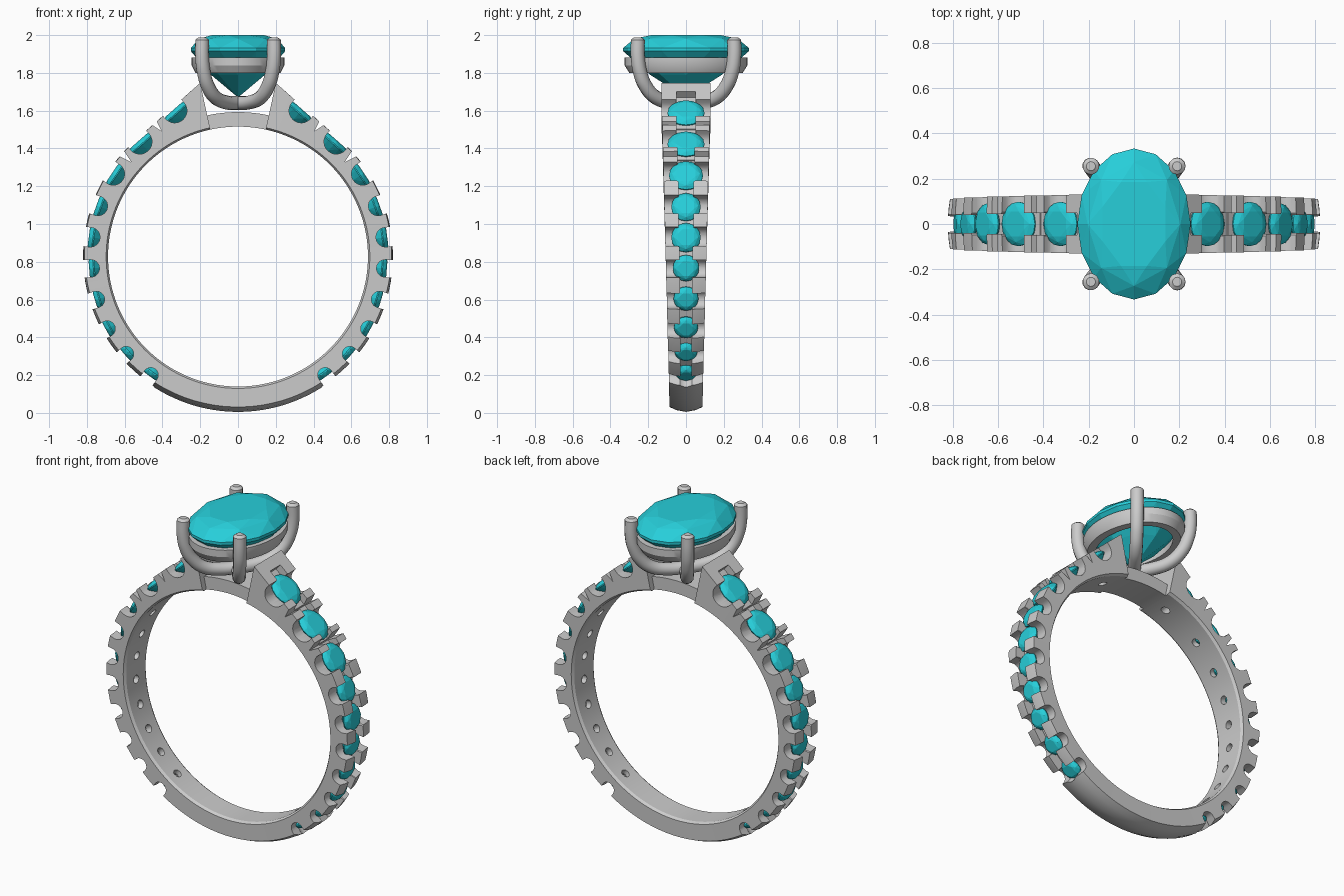
import bpy, bmesh
from math import sin, cos, pi, radians, atan2, hypot
from mathutils import Matrix, Vector

if "Cube" in bpy.data.objects:
    bpy.data.objects.remove(bpy.data.objects["Cube"])

ZC, R_IN, R_OUT = 0.8275, 0.688, 0.822
SLOPE = radians(48.6)      # facing direction of the straight shoulders
END = radians(77.7)        # angle where the shoulders stop

# side stones, right half: x, z, radius
STONES = [(.335, 1.60, .098), (.52, 1.435, .098), (.66, 1.265, .09), (.742, 1.095, .078),
          (.782, .93, .078), (.78, .765, .07), (.75, .60, .066), (.692, .445, .064),
          (.592, .312, .06), (.462, .20, .06)]

aqua = bpy.data.materials.new("aqua_stone")
aqua.diffuse_color = (0.02, 0.62, 0.70, 1)
aqua.use_nodes = True
aqua.node_tree.nodes["Principled BSDF"].inputs["Base Color"].default_value = aqua.diffuse_color


def loft(bm, rings, closed=False):
    vs = [[bm.verts.new(p) for p in r] for r in rings]
    n, m = len(rings[0]), len(rings)
    for i in range(m if closed else m - 1):
        a, b = vs[i], vs[(i + 1) % m]
        for j in range(n):
            k = (j + 1) % n
            bm.faces.new((a[j], a[k], b[k], b[j]))
    if not closed:
        bm.faces.new(vs[0])
        bm.faces.new(vs[-1])


def prism(bm, M, profile, hw):
    loft(bm, [[M @ Vector((u, y, v)) for u, v in profile] for y in (-hw, hw)])


def finish(bm, name, smooth=None, mat=None):
    bmesh.ops.recalc_face_normals(bm, faces=bm.faces)
    me = bpy.data.meshes.new(name)
    bm.to_mesh(me)
    bm.free()
    ob = bpy.data.objects.new(name, me)
    bpy.context.collection.objects.link(ob)
    if mat:
        me.materials.append(mat)
    if smooth:
        smooth_by_angle(ob, smooth)
    return ob


def smooth_by_angle(ob, deg):
    bpy.ops.object.select_all(action='DESELECT')
    ob.select_set(True)
    bpy.context.view_layer.objects.active = ob
    bpy.ops.object.shade_smooth_by_angle(angle=radians(deg))


def frame(x, z, a):
    # local x along the band, local z pointing outwards
    return Matrix(((sin(a), 0, cos(a), x), (0, 1, 0, 0), (-cos(a), 0, sin(a), z), (0, 0, 0, 1)))


def facing(x, z):
    return min(atan2(z - ZC, x), SLOPE)


def ellipse(rx, ry, z, n, off=0.0):
    return [Vector((rx * cos(2 * pi * (i + off) / n), ry * sin(2 * pi * (i + off) / n), z)) for i in range(n)]


def add_gem(bm, M, rx, ry, top, girdle, low, culet):
    # brilliant cut: table, crown, girdle, pavilion, culet
    h = top - girdle
    pts = (ellipse(rx * .6, ry * .6, top, 8, .5) + ellipse(rx * .82, ry * .82, girdle + h * .72, 8)
           + ellipse(rx, ry, girdle, 16) + ellipse(rx, ry, low, 16)
           + ellipse(rx * .56, ry * .56, low + (culet - low) * .52, 8) + [Vector((0, 0, culet))])
    res = bmesh.ops.convex_hull(bm, input=[bm.verts.new(M @ p) for p in pts])
    junk = {v for v in res["geom_interior"] + res["geom_unused"] if isinstance(v, bmesh.types.BMVert)}
    bmesh.ops.delete(bm, geom=list(junk), context='VERTS')


# band: cross-section swept round from shoulder to shoulder
def section(th):
    a = abs((th + pi / 2 + pi) % (2 * pi) - pi) - pi / 2     # same on both sides
    r = R_OUT / cos(max(0, a - SLOPE))
    k = max(0, min(1, (ZC + r * sin(a)) / 1.75))
    w, drop = .087 + .044 * k, .026 * (1 - k) ** 1.5
    prof = [(-w, R_IN + .01), (-w + .015, R_IN), (w - .015, R_IN), (w, R_IN + .01), (w, r - drop),
            (w * .6, r - drop * .36), (0, r), (-w * .6, r - drop * .36), (-w, r - drop)]
    return [(q * cos(th), y, ZC + q * sin(th)) for y, q in prof]


N = 180
bm = bmesh.new()
loft(bm, [section(END - (2 * END + pi) * i / N) for i in range(N + 1)])
band = finish(bm, "band")

# cutters: side scallops, stone seats, centre groove, split slots
cuts = {k: bmesh.new() for k in ("scallop", "seat", "groove", "slot")}
gems = bmesh.new()
for side in (1, -1):
    prev = (.235, 1.685, .098)
    for i, (x, z, R) in enumerate(STONES):
        def place(px, pz):
            a = facing(px, pz)
            return frame(side * px, pz, a if side > 0 else pi - a)
        M = place(x, z)
        nr = R * .66
        arc = [(-nr * cos(pi * t / 12), -nr * sin(pi * t / 12)) for t in range(13)]
        prism(cuts["scallop"], M, [(-nr, .12)] + arc[:-1] + [(nr, 0), (nr, .12)], .25)
        loft(cuts["seat"], [[M @ p for p in ellipse(r, r, h, 24)] for r, h in
                            ((R * .86, .12), (R * .86, -.02), (.024, -.065), (.024, -.25))])
        add_gem(gems, M, R, R, .008, -.014, -.02, -.02 - R * .75)

        # gap towards the stone above
        mx, mz = (x + prev[0]) / 2, (z + prev[1]) / 2
        half = hypot(x - prev[0], z - prev[1]) * .49
        G = place(mx, mz)
        prism(cuts["groove"], G, [(-half, -.022), (half, -.022), (half, .1), (-half, .1)], R * .5)
        if i in (1, 2):
            prism(cuts["slot"], G, [(0, -.035), (.025, .06), (-.025, .06)], .25)
        prev = (x, z, R)
finish(gems, "side_stones", mat=aqua)

for key, cbm in cuts.items():
    cutter = finish(cbm, key + "_cutter")
    cutter.hide_render = True
    mod = band.modifiers.new(key, 'BOOLEAN')
    mod.operation, mod.solver, mod.object = 'DIFFERENCE', 'EXACT', cutter
    mod.use_self = key == "groove"
    bpy.ops.object.select_all(action='DESELECT')
    bpy.context.view_layer.objects.active = band
    band.select_set(True)
    bpy.ops.object.modifier_apply(modifier=mod.name)
    bpy.data.objects.remove(cutter)
smooth_by_angle(band, 25)

# bridge under the head
bm = bmesh.new()
loft(bm, [[(r * cos(t), y, ZC + r * sin(t)) for y, r in
           ((-.095, R_IN), (.095, R_IN), (.095, .765), (-.095, .765))]
          for t in [radians(76.5 + 27 * i / 16) for i in range(17)]])
finish(bm, "bridge", smooth=30)

# oval gallery rail holding the centre stone
bm = bmesh.new()
rail = [(.245, .325, 1.882), (.245, .325, 1.84), (.225, .30, 1.80), (.18, .255, 1.80), (.195, .27, 1.882)]
loft(bm, [[(rx * cos(t), ry * sin(t), z) for rx, ry, z in rail]
          for t in [2 * pi * i / 64 for i in range(64)]], closed=True)
finish(bm, "gallery_rail", smooth=30)

# two crossing U-shaped wires make the four prongs
half_path = [(1, 1.988, .55), (1, 1.975, 1), (1, 1.88, 1), (.95, 1.80, 1), (.84, 1.73, 1), (.64, 1.672, 1), (.35, 1.645, 1)]
path = half_path + [(0, 1.64, 1)] + [(-t, z, r) for t, z, r in reversed(half_path)]
for name, sy in (("prong_wire_a", 1), ("prong_wire_b", -1)):
    cu = bpy.data.curves.new(name, 'CURVE')
    cu.dimensions, cu.bevel_depth, cu.bevel_resolution, cu.use_fill_caps = '3D', .037, 4, True
    sp = cu.splines.new('BEZIER')
    sp.resolution_u = 5
    sp.bezier_points.add(len(path) - 1)
    for bp, (t, z, r) in zip(sp.bezier_points, path):
        bp.co, bp.radius = (.19 * t, .255 * sy * t, z), r
        bp.handle_left_type = bp.handle_right_type = 'AUTO'
    ob = bpy.data.objects.new(name, cu)
    bpy.context.collection.objects.link(ob)
    bpy.ops.object.select_all(action='DESELECT')
    ob.select_set(True)
    bpy.context.view_layer.objects.active = ob
    bpy.ops.object.convert(target='MESH')
    smooth_by_angle(bpy.context.object, 40)

# oval centre stone
bm = bmesh.new()
add_gem(bm, Matrix(), .25, .333, 2.0, 1.932, 1.915, 1.67)
finish(bm, "centre_stone", mat=aqua)
